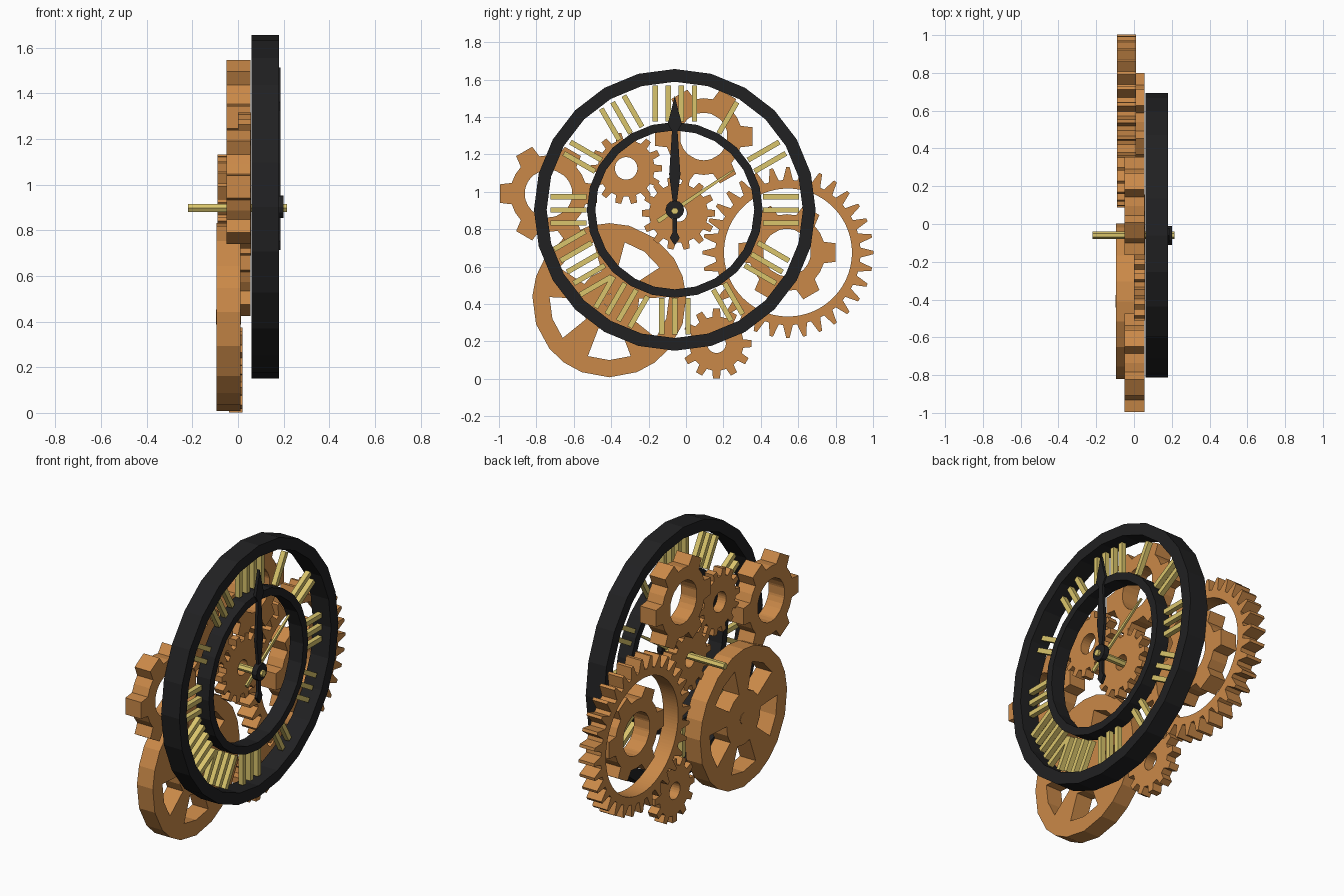
import bpy, bmesh, math
from mathutils import Vector

if "Cube" in bpy.data.objects:
    bpy.data.objects.remove(bpy.data.objects["Cube"])


def material(name, rgb):
    m = bpy.data.materials.new(name)
    m.diffuse_color = (*rgb, 1)
    m.use_nodes = True
    m.node_tree.nodes["Principled BSDF"].inputs["Base Color"].default_value = m.diffuse_color
    return m


COPPER = material("copper", (0.59, 0.25, 0.065))
BRASS = material("pale brass", (0.70, 0.56, 0.15))
BLACK = material("black iron", (0.015, 0.015, 0.016))
CY, CZ = -0.06, 0.903         # dial centre in the y-z plane


def plate(name, faces, x0, x1, mat):
    """Flat faces of (y, z) points, extruded from x0 to x1."""
    bm = bmesh.new()
    for f in faces:
        bm.faces.new([bm.verts.new((x0, y, z)) for y, z in f])
    bmesh.ops.remove_doubles(bm, verts=bm.verts, dist=1e-5)
    ext = bmesh.ops.extrude_face_region(bm, geom=bm.faces[:], use_keep_orig=True)
    moved = [g for g in ext["geom"] if isinstance(g, bmesh.types.BMVert)]
    bmesh.ops.translate(bm, verts=moved, vec=Vector((x1 - x0, 0, 0)))
    bmesh.ops.recalc_face_normals(bm, faces=bm.faces[:])
    me = bpy.data.meshes.new(name)
    bm.to_mesh(me)
    bm.free()
    me.materials.append(mat)
    ob = bpy.data.objects.new(name, me)
    bpy.context.collection.objects.link(ob)
    return ob


def polar(c, r, a):
    return (c[0] + r * math.cos(a), c[1] + r * math.sin(a))


def band(c, outer, hole):
    """Faces between an outline of (radius, angle) and a round hole."""
    n = len(outer)
    faces = []
    for i in range(n):
        (r0, a0), (r1, a1) = outer[i], outer[(i + 1) % n]
        faces.append([polar(c, hole, a0), polar(c, r0, a0),
                      polar(c, r1, a1), polar(c, hole, a1)])
    return faces


def ring(name, c, r_out, r_in, n, x0, x1, mat):
    outline = [(r_out, math.tau * i / n) for i in range(n)]
    return plate(name, band(c, outline, r_in), x0, x1, mat)


def gear(name, c, tip, root, hole, teeth, x0, x1, wide=0.30, narrow=0.19, phase=0.0):
    """wide / narrow: half widths of a tooth at root and tip, in pitches."""
    p = math.tau / teeth
    outline = []
    for i in range(teeth):
        a = i * p + phase
        outline += [(root, a - wide * p), (tip, a - narrow * p),
                    (tip, a + narrow * p), (root, a + wide * p)]
        if teeth < 10:        # round out the valleys of coarse gears
            outline.append((root, a + p / 2))
    return plate(name, band(c, outline, hole), x0, x1, COPPER)


def disc(name, c, r, n, x0, x1, mat):
    return plate(name, [[polar(c, r, math.tau * i / n) for i in range(n)]], x0, x1, mat)


# Dial rings
ring("outer_dial_ring", (CY, CZ), 0.753, 0.685, 24, 0.06, 0.18, BLACK)
ring("inner_dial_ring", (CY, CZ), 0.47, 0.425, 24, 0.09, 0.178, BLACK)

# Hour markers: groups of plain radial bars, centred on each hour
BARS = [4, 1, 2, 3, 3, 2, 3, 4, 5, 3, 2, 3]
for hour, count in enumerate(BARS):
    a = math.pi / 2 - hour * math.tau / 12
    u, v = (math.cos(a), math.sin(a)), (-math.sin(a), math.cos(a))
    faces = []
    for k in range(count):
        off = (k - (count - 1) / 2) * 0.07
        faces.append([(CY + u[0] * r + v[0] * (off + s), CZ + u[1] * r + v[1] * (off + s))
                      for r, s in ((0.472, -0.014), (0.665, -0.014), (0.665, 0.014), (0.472, 0.014))])
    plate(f"hour_marker_{hour}", faces, 0.105, 0.135, BRASS)

# Coarse six-toothed gears
for name, c in (("left_coarse_gear", (-0.735, 0.99)),
                ("top_coarse_gear", (0.095, 1.295)),
                ("right_coarse_gear", (0.54, 0.675))):
    gear(name, c, 0.265, 0.205, 0.127, 6, -0.05, 0.055, 0.27, 0.18)

# Large toothed ring around the right coarse gear
gear("large_ring_gear", (0.545, 0.675), 0.457, 0.388, 0.342, 32, -0.09, 0.01, 0.35, 0.10)

# Small fine gears
gear("bottom_small_gear", (0.163, 0.188), 0.188, 0.145, 0.05, 12, -0.04, 0.02)
gear("upper_small_gear", (-0.32, 1.125), 0.192, 0.152, 0.06, 14, 0.0, 0.058)
gear("centre_small_gear", (-0.04, 0.885), 0.197, 0.157, 0.045, 14, 0.0, 0.058)

# Flywheel: disc with five windows between wide spokes
FC = (-0.41, 0.42)
RADII = [0.033, 0.16, 0.32, 0.412]
cells = []
for i in range(5):
    mid = -90 + 72 * i
    steps = [-21, 0, 21, 36, 51]
    for k in range(4):
        a0, a1 = math.radians(mid + steps[k]), math.radians(mid + steps[k + 1])
        for j in range(3):
            if j == 1 and k < 2:
                continue      # window opening
            r0, r1 = RADII[j], RADII[j + 1]
            cells.append([polar(FC, r0, a0), polar(FC, r1, a0), polar(FC, r1, a1), polar(FC, r0, a1)])
plate("flywheel", cells, -0.095, 0.01, COPPER)
disc("flywheel_axle", FC, 0.033, 12, -0.097, 0.014, COPPER)

# Black hand: mirrored half profile (half width, height from centre)
half = [(0.014, -0.17), (0.026, -0.15), (0.012, -0.12), (0.012, 0.05), (0.030, 0.19),
        (0.015, 0.42), (0.038, 0.46), (0.030, 0.49), (0.012, 0.56)]
hand = [(CY, CZ - 0.19)] + [(CY + w, CZ + h) for w, h in half] + [(CY, CZ + 0.61)]
hand += [(CY - w, CZ + h) for w, h in reversed(half)]
plate("black_hand", [hand], 0.17, 0.187, BLACK)
disc("hand_hub", (CY, CZ), 0.05, 12, 0.168, 0.2, BLACK)

# Thin brass hand pointing up and to the right
a = math.radians(34)
u, v = (math.cos(a), math.sin(a)), (-math.sin(a), math.cos(a))
thin = [(-0.11, -0.012), (0.25, -0.008), (0.38, -0.004), (0.38, 0.004), (0.25, 0.008), (-0.11, 0.012)]
plate("thin_hand", [[(CY + u[0] * r + v[0] * s, CZ + u[1] * r + v[1] * s) for r, s in thin]],
      0.155, 0.167, BRASS)

# Centre shaft
disc("centre_shaft", (CY, CZ - 0.006), 0.02, 6, -0.22, 0.215, BRASS)
